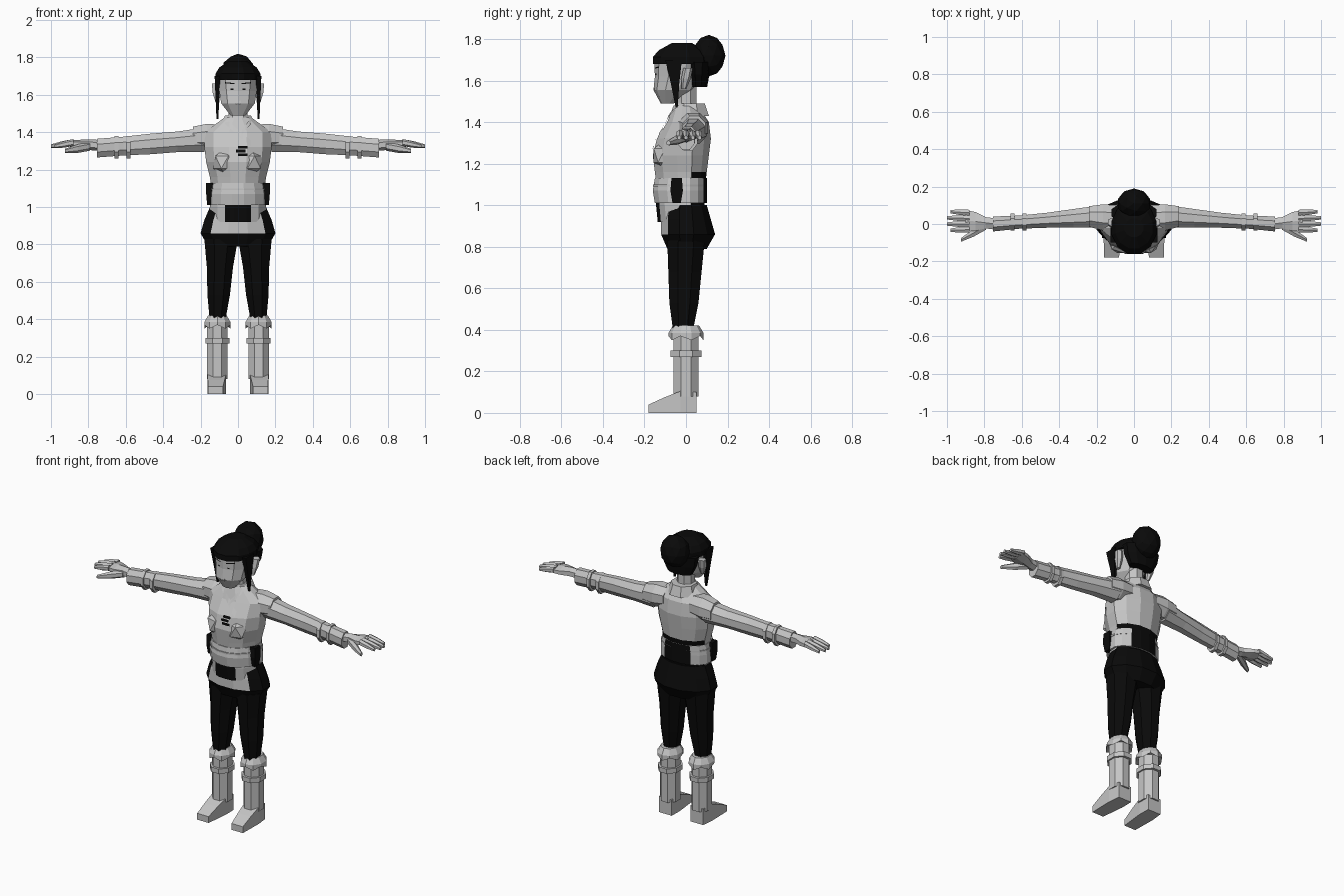
import bpy, bmesh, math
from mathutils import Vector
from mathutils.bvhtree import BVHTree

cube = bpy.data.objects.get("Cube")
if cube:
    bpy.data.objects.remove(cube)


def material(name, value):
    mat = bpy.data.materials.new(name)
    mat.use_nodes = True
    colour = (value, value, value, 1)
    mat.diffuse_color = colour
    mat.node_tree.nodes["Principled BSDF"].inputs["Base Color"].default_value = colour
    return mat


LIGHT = material("light_grey", .56)
BLACK = material("near_black", .003)
SIDES = {"left": 1, "right": -1}


def finish(name, bm, mat, rule=None):
    """Turn a bmesh into an object; faces whose centre meets the rule become black."""
    bmesh.ops.recalc_face_normals(bm, faces=bm.faces)
    mesh = bpy.data.meshes.new(name)
    mesh.materials.append(mat)
    if rule:
        mesh.materials.append(BLACK)
        for face in bm.faces:
            face.material_index = int(rule(face.calc_center_median()))
    bm.to_mesh(mesh)
    bm.free()
    ob = bpy.data.objects.new(name, mesh)
    bpy.context.collection.objects.link(ob)
    return ob


def loft(name, start, end, wide, front=None, back=None, mat=LIGHT,
         axis="z", n=8, zigzag=0, side=1, rule=None):
    """Skin evenly spaced rings from start to end, square to the axis.
    wide, front and back are each ring's reach from the centre line."""
    front = front or wide
    back = back or front
    along = "xyz".index(axis)
    across, deep = [i for i in range(3) if i != along]
    reach = 1 / math.cos(math.pi / n)
    bm = bmesh.new()
    rings = []
    for r, (w, f, b) in enumerate(zip(wide, front, back)):
        centre = Vector(start).lerp(Vector(end), r / (len(wide) - 1))
        ring = []
        for i in range(n):
            angle = math.tau * (i + .5) / n
            up = math.sin(angle)
            co = centre.copy()
            co[across] += w * reach * math.cos(angle)
            co[deep] += up * reach * (b if up > 0 else f)
            if r == 0 and i % 2:
                co[along] += zigzag
            co.x *= side
            ring.append(bm.verts.new(co))
        rings.append(ring)
    for low, high in zip(rings, rings[1:]):
        for i in range(n):
            j = (i + 1) % n
            bm.faces.new((low[i], low[j], high[j], high[i]))
    bm.faces.new(rings[0])
    bm.faces.new(rings[-1])
    return finish(name, bm, mat, rule)


def pair(name, *shape, **options):
    """Loft a part on the left and its mirror image on the right."""
    for label, side in SIDES.items():
        loft(f"{label}_{name}", *shape, side=side, **options)


def ball(name, centre, size, mat, detail):
    bm = bmesh.new()
    bmesh.ops.create_icosphere(bm, subdivisions=detail, radius=1)
    bmesh.ops.scale(bm, vec=size, verts=bm.verts)
    bmesh.ops.translate(bm, vec=centre, verts=bm.verts)
    return finish(name, bm, mat)


def strip(name, start, end, half, target, mat, lift=.006):
    """Lay a thin painted strip on the front of the target, between two (x, z) points."""
    tree = BVHTree.FromPolygons([v.co for v in target.data.vertices],
                                [p.vertices for p in target.data.polygons])
    bm = bmesh.new()
    rows = []
    steps = 6
    for i in range(steps + 1):
        x, z = Vector(start).lerp(Vector(end), i / steps)
        row = []
        for height in (z - half, z + half):
            hit = tree.ray_cast(Vector((x, -1, height)), Vector((0, 1, 0)))[0]
            if hit:
                row.append(bm.verts.new((x, hit.y - lift, height)))
        rows.append(row)
    for a, b in zip(rows, rows[1:]):
        if len(a) == len(b) == 2:
            bm.faces.new((a[0], b[0], b[1], a[1]))
    return finish(name, bm, mat)


# Torso, with the dark lower back
torso = loft("torso", (0, 0, .92), (0, 0, 1.48), n=12,
             wide=(.15, .15, .14, .15, .17, .18, .18, .07),
             front=(.13, .14, .14, .15, .16, .14, .09, .06),
             back=(.08, .09, .09, .1, .11, .12, .11, .06),
             rule=lambda c: c.y > 0 and c.z < 1.18)
for label, side in SIDES.items():
    ball(label + "_breast", (side * .07, -.1, 1.24), (.07, .065, .075), LIGHT, detail=1)

# Belt, skirt and sash
loft("belt", (0, 0, 1.01), (0, 0, 1.13), n=16,
     wide=(.16, .16, .15), front=(.15, .16, .15), back=(.1, .1, .1),
     rule=lambda c: c.y > 0 and abs(c.x) < .08)
loft("belt_seam", (0, 0, 1.09), (0, 0, 1.1), n=16,
     wide=(.16, .16), front=(.16, .16), back=(.1, .1),
     rule=lambda c: c.y > 0 and abs(c.x) < .08)
loft("skirt", (0, 0, .79), (0, 0, 1), n=12,
     wide=(.16, .2, .18, .15), front=(.09, .12, .12, .11), back=(.1, .14, .12, .1),
     rule=lambda c: c.y > -.07 or c.z < .85)
strip("front_sash", (-.07, .97), (.07, .97), .05, torso, BLACK)
pair("belt_pouch", (.15, -.045, 1.01), (.15, -.045, 1.13),
     wide=(.015, .02, .02), front=(.02, .03, .025), mat=BLACK, n=4)

# Crossed collar, chest clasp and neck
strip("collar_over", (-.07, 1.46), (.07, 1.34), .015, torso, LIGHT)
strip("collar_under", (.07, 1.46), (.01, 1.39), .015, torso, LIGHT)
for i in range(3):
    shift = .01 * (i % 2)
    height = 1.28 + .02 * i
    strip("chest_clasp", (-shift, height), (.05 - shift, height), .007, torso, BLACK, lift=.009)
loft("neck", (0, 0, 1.42), (0, 0, 1.57), wide=(.06, .05, .05))
loft("neck_band", (0, .02, 1.43), (0, .02, 1.49), wide=(.09, .07))

# Head and face
head = loft("head", (0, -.09, 1.49), (0, -.02, 1.75), n=10,
            wide=(.04, .09, .1, .11, .08),
            front=(.03, .08, .09, .11, .09), back=(.03, .11, .13, .12, .09))
loft("nose", (0, -.14, 1.55), (0, -.14, 1.62), wide=(.015, .005), n=4)
pair("ear", (.11, -.01, 1.56), (.12, .01, 1.66), wide=(.01, .02, .02), n=6)
for label, side in SIDES.items():
    strip(label + "_brow", (side * .02, 1.66), (side * .07, 1.665), .003, head, BLACK, lift=.003)
    strip(label + "_eye", (side * .025, 1.63), (side * .04, 1.63), .003, head, BLACK, lift=.003)

# Hair
loft("hair_cap", (0, -.02, 1.68), (0, -.02, 1.78), mat=BLACK, n=12,
     wide=(.12, .12, .1, .05), front=(.14, .14, .11, .05))
loft("back_hair", (0, .06, 1.57), (0, .06, 1.69), mat=BLACK, n=10,
     wide=(.08, .11, .12), front=(.04, .05, .06))
ball("hair_bun", (0, .11, 1.72), (.09, .08, .1), BLACK, detail=2)
pair("side_lock", (.11, -.045, 1.47), (.11, -.06, 1.7),
     wide=(.005, .01, .015), front=(.005, .02, .04), mat=BLACK, n=4)

# Shoulder caps, sleeves and bracelets
pair("shoulder_cap", (.09, .03, 1.38), (.24, .04, 1.37), axis="x",
     wide=(.07, .07, .055), front=(.06, .07, .06))
pair("sleeve", (.18, .04, 1.36), (.755, 0, 1.315), axis="x",
     wide=(.06, .05, .04, .035, .04), front=(.065, .055, .055, .05, .05))
for x in (.575, .64):
    pair("bracelet", (x, .01, 1.32), (x + .02, .01, 1.32), axis="x",
         wide=(.045, .045), front=(.06, .06))

# Hands
pair("palm", (.74, 0, 1.33), (.9, .02, 1.34), axis="x", n=6,
     wide=(.03, .03, .05, .055), front=(.025, .025, .02, .015))
for i in range(4):
    y = .06 - .03 * i
    tip = 1 if i in (1, 2) else .98
    pair("finger", (.88, y, 1.345), (tip, y * 1.1, 1.325), axis="x", n=6, wide=(.016, .015, .009))
pair("thumb", (.79, -.01, 1.325), (.925, -.085, 1.3), axis="x", n=6, wide=(.02, .02, .01))

# Trousers
pair("trouser_leg", (.11, -.015, .38), (.09, 0, .83), mat=BLACK,
     wide=(.04, .06, .07, .09), front=(.045, .07, .08, .09))

# Boots
pair("boot_shaft", (.11, 0, .08), (.11, 0, .38), wide=(.055, .055), front=(.06, .06))
pair("boot_cuff", (.11, 0, .35), (.11, 0, .42), n=10, zigzag=.02,
     wide=(.07, .07, .05), front=(.08, .08, .06))
pair("boot_strap", (.11, 0, .27), (.11, 0, .3), wide=(.065, .065), front=(.075, .075))
pair("foot", (.12, -.18, .02), (.11, .05, .05), axis="y", n=4,
     wide=(.04, .045, .05, .045), front=(.02, .03, .04, .05), back=(.02, .045, .065, .05))
